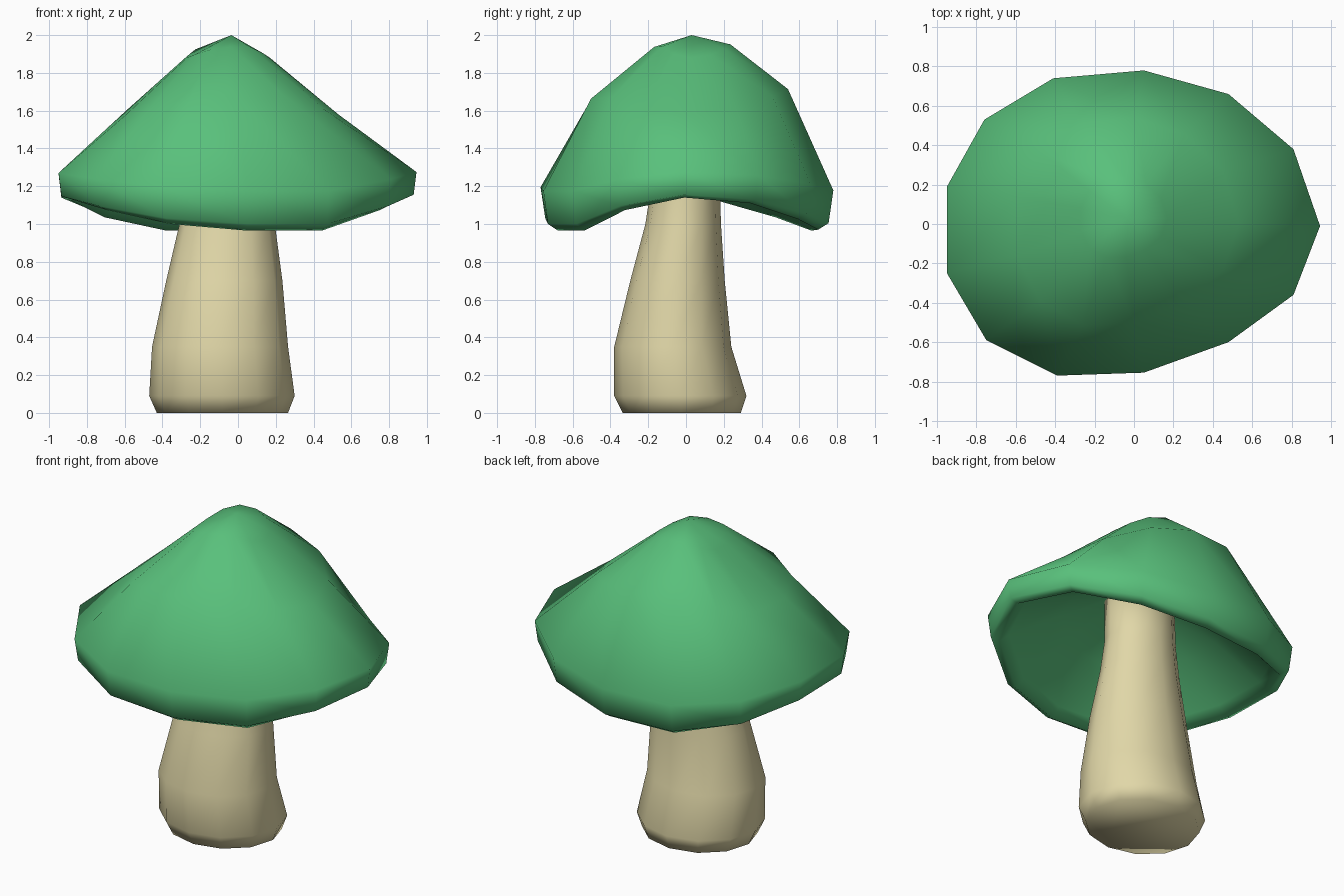
import bpy, bmesh, math

if "Cube" in bpy.data.objects:
    bpy.data.objects.remove(bpy.data.objects["Cube"])

def material(name, rgb):
    m = bpy.data.materials.new(name)
    m.diffuse_color = (*rgb, 1)
    m.use_nodes = True
    m.node_tree.nodes["Principled BSDF"].inputs["Base Color"].default_value = m.diffuse_color
    return m

def loft(name, rings, first, last, mat, angle):
    """Skin a stack of rings; an end is a tip point, or None for a flat cap."""
    bm = bmesh.new()
    loops = [[bm.verts.new(p) for p in r] for r in rings]
    n = len(loops[0])
    for a, b in zip(loops, loops[1:]):
        for i in range(n):
            j = (i + 1) % n
            bm.faces.new((a[i], a[j], b[j], b[i]))
    for tip, loop in ((first, loops[0]), (last, loops[-1])):
        if tip is None:
            bm.faces.new(loop)
        else:
            t = bm.verts.new(tip)
            for i in range(n):
                bm.faces.new((loop[i], loop[(i + 1) % n], t))
    bmesh.ops.recalc_face_normals(bm, faces=bm.faces)
    me = bpy.data.meshes.new(name)
    bm.to_mesh(me)
    bm.free()
    ob = bpy.data.objects.new(name, me)
    bpy.context.collection.objects.link(ob)
    me.materials.append(mat)
    bpy.ops.object.select_all(action='DESELECT')
    ob.select_set(True)
    bpy.context.view_layer.objects.active = ob
    bpy.ops.object.shade_smooth_by_angle(angle=math.radians(angle))
    return ob

# Cap: 13-sided outline (x, y, droop); the droop bends it like a twisted saddle
outline = [(.945, -.01, 0), (.81, .38, .17), (.48, .66, .65), (.05, .78, .97), (-.41, .74, 1),
           (-.76, .53, .6), (-.95, .19, .1), (-.95, -.25, .05), (-.75, -.59, .38),
           (-.39, -.77, .8), (.05, -.755, 1), (.48, -.60, 1), (.81, -.36, .38)]

def cap_ring(rx, ry, z_side, z_front, cx=0.0, cy=0.0, tilt=0.0):
    return [(cx + rx * x / .95, cy + ry * y / .78, z_side + (z_front - z_side) * k + tilt * y)
            for x, y, k in outline]

cap_rings = [
    cap_ring(.22, .205, 1.88, 1.945, -.05, .03, .01),
    cap_ring(.565, .53, 1.58, 1.69, -.03, .01, .035),
    cap_ring(.95, .78, 1.275, 1.175),
    cap_ring(.935, .755, 1.155, 1.00),
    cap_ring(.88, .70, 1.14, .965),
    cap_ring(.82, .65, 1.18, 1.03),
    cap_ring(.49, .45, 1.34, 1.29, -.03, .01),
    cap_ring(.19, .17, 1.48, 1.48, -.05, .02),
]
loft("mushroom_cap", cap_rings, (-.035, .03, 2.0), (-.04, .02, 1.51),
     material("cap_green", (.10, .53, .20)), 180)

# Stem: (z, x min, x max, y min, y max) at each level
levels = [(0, -.43, .265, -.335, .29), (.09, -.47, .30, -.38, .32), (.35, -.455, .265, -.38, .24),
          (.70, -.38, .235, -.295, .205), (1.0, -.31, .195, -.215, .185), (1.2, -.275, .175, -.185, .18),
          (1.49, -.26, .18, -.18, .18)]
SIDES = 12
stem_rings = []
for z, x0, x1, y0, y1 in levels:
    stem_rings.append([((x0 + x1) / 2 + (x1 - x0) / 2 * math.cos(2 * math.pi * i / SIDES),
                        (y0 + y1) / 2 + (y1 - y0) / 2 * math.sin(2 * math.pi * i / SIDES), z)
                       for i in range(SIDES)])
loft("mushroom_stem", stem_rings, None, None, material("stem_cream", (.75, .68, .39)), 180)
